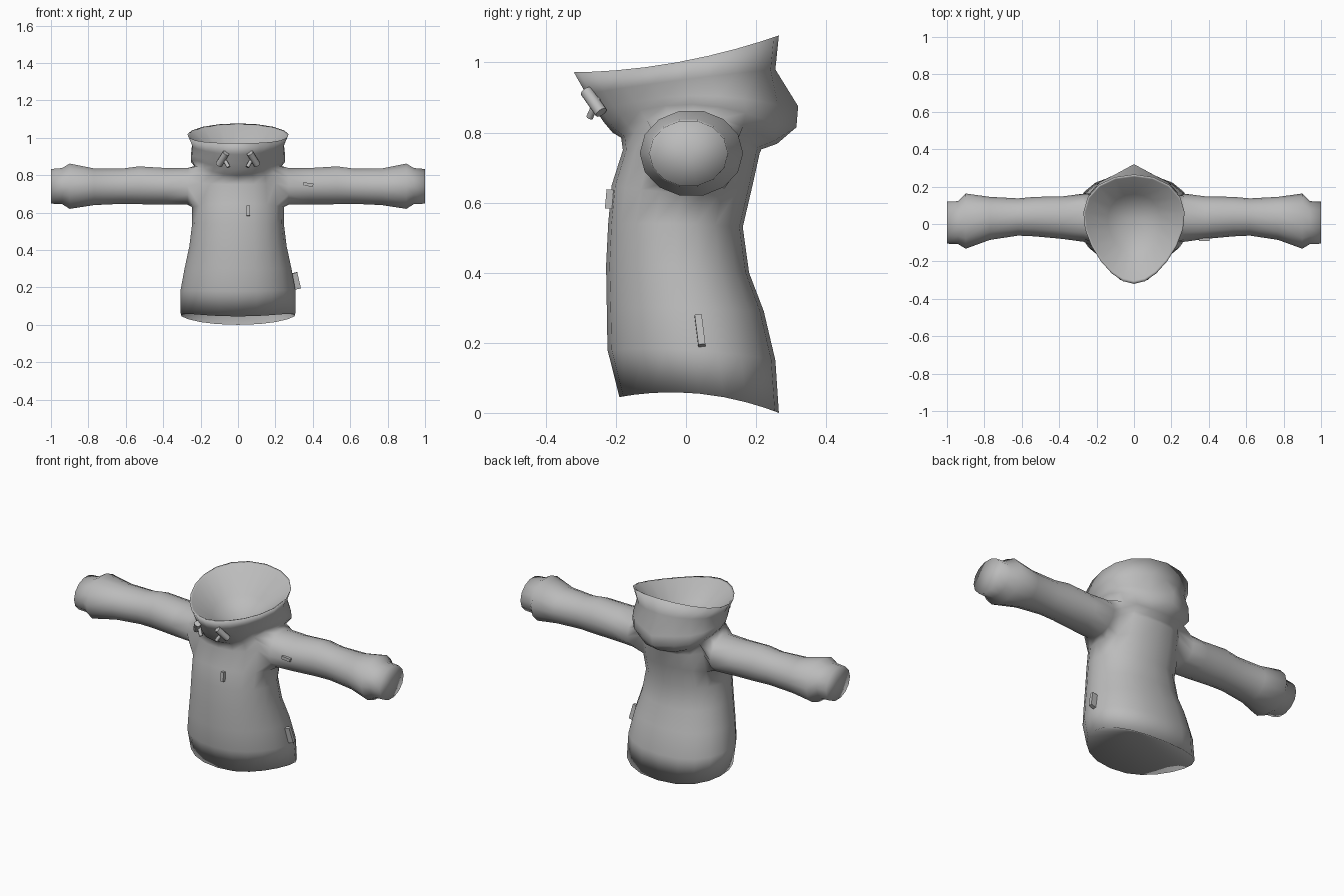
import bpy
import bmesh
from math import sin, cos, pi, radians, copysign
from mathutils import Vector, Matrix, Euler

if "Cube" in bpy.data.objects:
    bpy.data.objects.remove(bpy.data.objects["Cube"], do_unlink=True)

fabric = bpy.data.materials.new("plain grey fabric")
fabric.use_nodes = True
GREY = (0.5, 0.5, 0.5, 1)
fabric.diffuse_color = GREY
fabric.node_tree.nodes["Principled BSDF"].inputs["Base Color"].default_value = GREY


def finish(name, bm, sharp_angle=180, mirror=False):
    mesh = bpy.data.meshes.new(name)
    bm.to_mesh(mesh)
    bm.free()
    mesh.materials.append(fabric)
    mesh.shade_smooth()
    mesh.set_sharp_from_angle(angle=radians(sharp_angle))
    obj = bpy.data.objects.new(name, mesh)
    bpy.context.collection.objects.link(obj)
    if mirror:
        obj.modifiers.new("both sides", 'MIRROR')


def skin(bm, rings):
    """Join point rings with quads; return the vertex loops and rows of faces."""
    loops = [[bm.verts.new(p) for p in ring] for ring in rings]
    n = len(loops[0])
    rows = [[bm.faces.new((low[i], low[(i + 1) % n], high[(i + 1) % n], high[i]))
             for i in range(n)] for low, high in zip(loops, loops[1:])]
    return loops, rows


def close(bm, loop, tip):
    """Close a loop with a fan onto a tip."""
    end = bm.verts.new(tip)
    for a, b in zip(loop, loop[1:] + loop[:1]):
        bm.faces.new((a, b, end))


def coat_ring(half_width, front, side_z, back, taper=0, spike=0, power=.88, n=20):
    """Egg-shaped ring through a front (y, z), a side height and a back (y, z)."""
    (yf, zf), (yb, zb) = front, back
    points = []
    for i in range(n):
        s, c = sin(2 * pi * i / n), -cos(2 * pi * i / n)
        x = half_width * copysign(abs(s) ** power, s) * (1 + taper * c)
        y = (yf + yb) / 2 + (yb - yf) / 2 * c + (spike if i == n // 2 else 0)
        z = side_z + (zb - zf) / 2 * c + ((zb + zf) / 2 - side_z) * c * c
        points.append((x, y, z))
    return points


def sleeve_ring(x, y0, y1, z0, z1, n=14):
    return [(x, (y0 + y1) / 2 + (y1 - y0) / 2 * cos(2 * pi * i / n),
             (z0 + z1) / 2 + (z1 - z0) / 1.95 * sin(2 * pi * i / n)) for i in range(n)]


def rod(name, a, b, radius):
    a, b = Vector(a), Vector(b)
    turn = (b - a).to_track_quat('Z', 'Y').to_matrix().to_4x4()
    bm = bmesh.new()
    bmesh.ops.create_cone(bm, cap_ends=True, segments=10, radius1=radius, radius2=radius,
                          depth=(b - a).length, matrix=Matrix.Translation((a + b) / 2) @ turn)
    finish(name, bm, 40, True)


def tab(name, centre, size, turn=(0, 0, 0)):
    bm = bmesh.new()
    angles = Euler([radians(t) for t in turn]).to_matrix().to_4x4()
    bmesh.ops.create_cube(bm, size=1, matrix=Matrix.Translation(centre) @ angles
                          @ Matrix.Diagonal((*size, 1)))
    finish(name, bm, 40)


# Body from the hem up, then the hood, over its rim and down its lining
coat = bmesh.new()
loops, rows = skin(coat, [
    coat_ring(.306, (-.19, .045), .055, (.265, 0), .09),
    coat_ring(.308, (-.224, .18), .18, (.255, .15), .08),
    coat_ring(.286, (-.226, .30), .30, (.222, .29), .06),
    coat_ring(.26, (-.228, .42), .42, (.18, .40), .04),
    coat_ring(.245, (-.222, .54), .54, (.162, .53)),
    coat_ring(.246, (-.212, .65), .63, (.19, .65)),
    coat_ring(.24, (-.18, .75), .76, (.21, .74)),
    coat_ring(.232, (-.185, .785), .82, (.215, .752)),
    coat_ring(.23, (-.21, .80), .85, (.26, .768), .1),
    coat_ring(.247, (-.235, .83), .88, (.275, .815), .22, .04),
    coat_ring(.247, (-.255, .86), .905, (.275, .875), .22, .045),
    coat_ring(.242, (-.285, .91), .95, (.255, .98), .22, 0, 1),
    coat_ring(.262, (-.32, .972), 1.0, (.265, 1.077), .28, 0, 1),
    coat_ring(.252, (-.303, .97), .995, (.252, 1.07), .28, 0, 1),
    coat_ring(.14, (-.16, .885), .9, (.16, .925), .15, 0, 1),
])
close(coat, loops[-1], (0, .03, .83))
close(coat, loops[0][::-1], (0, .03, .16))

# Armholes
bmesh.ops.delete(coat, context='FACES', geom=[
    row[i] for row in rows[5:8] for i in (3, 4, 5, 6, 13, 14, 15, 16)])

# Sleeves with flared cuffs and closed ends, sewn into the armholes
for side in (1, -1):
    loops, rows = skin(coat, [
        [(side * x, y, z) for x, y, z in sleeve_ring(*size)] for size in (
            (.27, -.095, .162, .642, .838),
            (.38, -.08, .148, .642, .838),
            (.53, -.066, .145, .645, .847),
            (.62, -.062, .137, .647, .835),
            (.77, -.085, .145, .64, .836),
            (.9, -.132, .163, .62, .862),
            (.94, -.108, .122, .645, .838),
            (1.0, -.105, .12, .648, .833))])
    close(coat, loops[-1], (side, .01, .74))
    seam = [e for e in coat.edges if e.is_boundary and e.verts[0].co.x * side > 0]
    bmesh.ops.bridge_loops(coat, edges=seam)
bmesh.ops.recalc_face_normals(coat, faces=coat.faces)
finish("hooded_coat", coat)

# Hood toggles and their cord ends
rod("hood_toggles", (.064, -.285, .918), (.102, -.242, .857), .018)
rod("hood_cord_ends", (.083, -.25, .90), (.05, -.275, .843), .01)

# Small tabs on the chest, sleeve and hip
tab("chest_tab", (.055, -.219, .61), (.018, .02, .055), (-5, 0, 0))
tab("sleeve_tab", (.375, -.083, .75), (.055, .016, .018), (0, 5, 0))
tab("hip_tab", (.311, .04, .235), (.032, .02, .088), (7, -13, 0))
